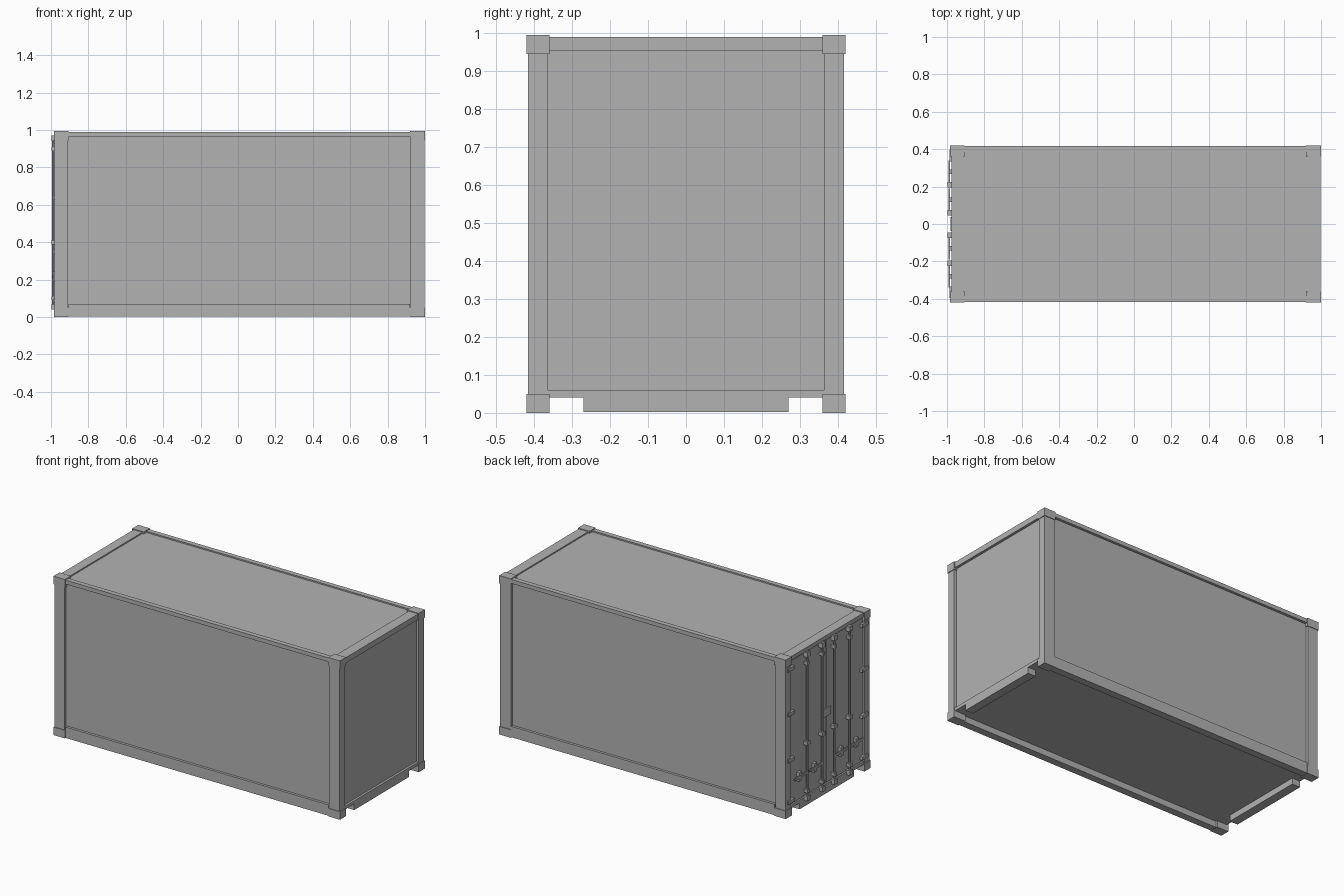
import bpy, bmesh, math
from mathutils import Matrix, Vector

if "Cube" in bpy.data.objects:
    bpy.data.objects.remove(bpy.data.objects["Cube"])

grey = bpy.data.materials.new("container_grey")
grey.diffuse_color = (0.45, 0.45, 0.45, 1)
grey.use_nodes = True
grey.node_tree.nodes["Principled BSDF"].inputs["Base Color"].default_value = grey.diffuse_color


def finish(name, bm):
    mesh = bpy.data.meshes.new(name)
    bm.to_mesh(mesh)
    bm.free()
    mesh.materials.append(grey)
    ob = bpy.data.objects.new(name, mesh)
    bpy.context.collection.objects.link(ob)
    return ob


def boxes(name, spans):
    """One object made of boxes, each (x0, x1, y0, y1, z0, z1)."""
    bm = bmesh.new()
    for x0, x1, y0, y1, z0, z1 in spans:
        m = Matrix.Translation(((x0 + x1) / 2, (y0 + y1) / 2, (z0 + z1) / 2))
        m = m @ Matrix.Diagonal((x1 - x0, y1 - y0, z1 - z0, 1))
        bmesh.ops.create_cube(bm, size=1, matrix=m)
    return finish(name, bm)


def mirror_y(spans):
    return spans + [(a, b, -d, -c, e, f) for a, b, c, d, e, f in spans]


def centred(x0, x1, y, z, w, h):
    return (x0, x1, y - w / 2, y + w / 2, z - h / 2, z + h / 2)


# Closed body: recessed side walls, end wall, roof and floor
boxes("body_panels", [(-0.955, 0.98, -0.40, 0.40, 0.04, 0.982)])

# Corner castings, slightly proud of the frame
boxes("corner_castings", mirror_y([
    (x0, x1, 0.36, 0.42, z0, z1)
    for x0, x1 in ((-0.985, -0.905), (0.92, 1.0))
    for z0, z1 in ((0, 0.05), (0.945, 0.995))]))

# Corner posts
boxes("corner_posts", mirror_y([
    (x0, x1, 0.365, 0.416, 0.05, 0.945)
    for x0, x1 in ((-0.98, -0.91), (0.922, 0.996))]))

# Long rails top and bottom
boxes("side_rails", mirror_y([
    (-0.905, 0.92, 0.385, 0.416, 0.965, 0.99),
    (-0.905, 0.92, 0.37, 0.416, 0.002, 0.07)]))

# Cross rails at both ends, bottom ones notched beside the castings
boxes("end_top_rails", [(-0.976, -0.915, -0.36, 0.36, 0.965, 0.99),
                        (0.93, 0.996, -0.36, 0.36, 0.955, 0.99)])
boxes("end_sills", [(-0.976, -0.92, -0.27, 0.27, 0.002, 0.0401),
                    (-0.976, -0.92, -0.365, 0.365, 0.04, 0.06),
                    (0.94, 0.994, -0.27, 0.27, 0.002, 0.0401),
                    (0.94, 0.994, -0.365, 0.365, 0.04, 0.06)])

# Roof edge chamfer blocks in the corners
boxes("roof_corner_plates", mirror_y([
    (-0.915, -0.905, 0.37, 0.385, 0.97, 0.99),
    (0.92, 0.93, 0.37, 0.385, 0.97, 0.99)]))

# Two doors with a narrow seam between them
boxes("doors", mirror_y([(-0.972, -0.95, 0.003, 0.362, 0.065, 0.96)]))

# Locking bars
bar_ys = (-0.21, -0.06, 0.06, 0.21)
bm = bmesh.new()
for y in bar_ys:
    bmesh.ops.create_cone(bm, cap_ends=True, segments=8, radius1=0.007, radius2=0.007,
                          depth=0.93, matrix=Matrix.Translation((-0.987, y, 0.507)))
finish("locking_bars", bm)

# Bar guides, end cams and keepers
boxes("bar_brackets", [
    centred(-0.998, -0.970, y, z, w, h)
    for y in bar_ys
    for z, w, h in ((0.055, 0.03, 0.03), (0.10, 0.022, 0.02), (0.40, 0.03, 0.022),
                    (0.90, 0.022, 0.02), (0.955, 0.03, 0.03))])

# Lever handles with their catches
handle_spans = []
for y in bar_ys:
    side = 1 if y > 0 else -1
    mid = y + side * 0.065
    handle_spans += [centred(-0.993, -0.985, mid, 0.215, 0.13, 0.014),
                     centred(-0.990, -0.970, mid + side * 0.005, 0.215, 0.025, 0.055)]
boxes("door_handles", handle_spans)

# Hinges along the outer door edges
boxes("door_hinges", mirror_y([
    centred(-0.987, -0.970, 0.365, z, 0.06, 0.022)
    for z in (0.09, 0.35, 0.64, 0.92)]))

# Small plate overlapping the door seam
boxes("seam_plate", [centred(-0.980, -0.970, 0.0, 0.51, 0.075, 0.05)])
